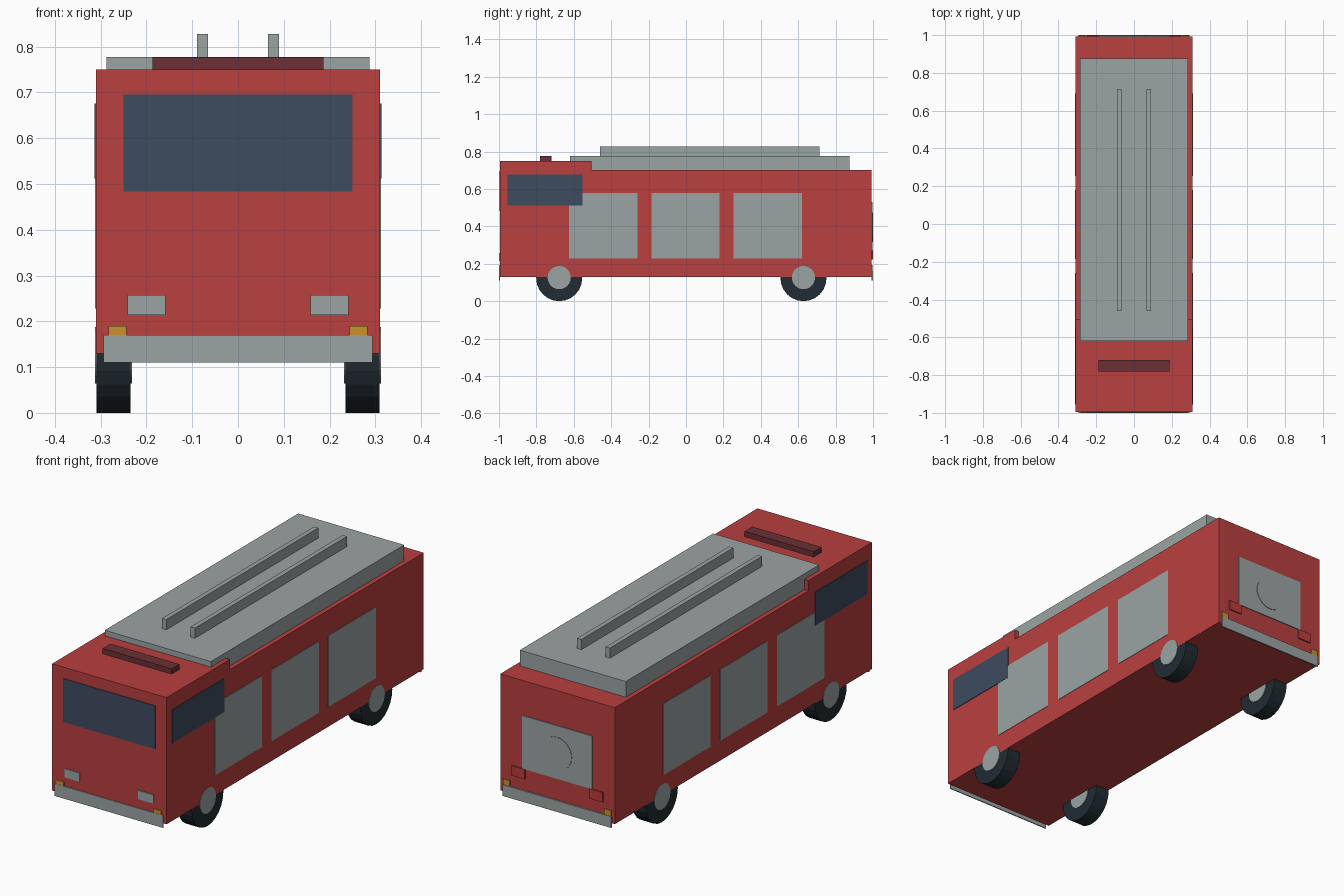
import bpy
from math import pi

if "Cube" in bpy.data.objects:
    bpy.data.objects.remove(bpy.data.objects["Cube"], do_unlink=True)


def material(name, r, g, b):
    m = bpy.data.materials.new(name)
    m.use_nodes = True
    m.diffuse_color = (r, g, b, 1)
    bsdf = next(n for n in m.node_tree.nodes if n.type == "BSDF_PRINCIPLED")
    bsdf.inputs["Base Color"].default_value = (r, g, b, 1)
    return m


red = material("body red", 0.49, 0.05, 0.05)
grey = material("silver grey", 0.33, 0.37, 0.37)
glass = material("window blue", 0.047, 0.07, 0.112)
rubber = material("tyre black", 0.015, 0.025, 0.033)
amber = material("indicator amber", 0.58, 0.29, 0.028)
dark_red = material("beacon dark red", 0.147, 0.03, 0.035)
lamp_red = material("tail lamp red", 0.5, 0.045, 0.045)


def box(name, mat, x, y, z):
    """Box from (low, high) ranges on each axis."""
    ranges = (x, y, z)
    bpy.ops.mesh.primitive_cube_add(size=1, location=[(a + b) / 2 for a, b in ranges])
    ob = bpy.context.object
    ob.scale = [abs(b - a) for a, b in ranges]
    bpy.ops.object.transform_apply(location=False, rotation=False, scale=True)
    ob.name = name
    ob.data.materials.append(mat)
    return ob


def cylinder(name, mat, centre, radius, depth, axis, sides=24):
    rot = (0, pi / 2, 0) if axis == "x" else (pi / 2, 0, 0)
    bpy.ops.mesh.primitive_cylinder_add(vertices=sides, radius=radius, depth=depth,
                                        location=centre, rotation=rot)
    ob = bpy.context.object
    ob.name = name
    ob.data.materials.append(mat)
    return ob


HALF, FRONT, BACK = 0.31, -0.995, 0.993

# Body and raised cab
box("body", red, (-HALF, HALF), (-0.505, BACK), (0.13, 0.70))
box("cab", red, (-HALF, HALF), (FRONT, -0.505), (0.13, 0.75))

# Roof deck, ladder rails and beacon
box("roof_deck", grey, (-0.287, 0.287), (-0.62, 0.875), (0.69, 0.777))
box("beacon_bar", dark_red, (-0.187, 0.187), (-0.78, -0.72), (0.74, 0.776))

# Front and back panels
box("windscreen", glass, (-0.25, 0.25), (FRONT - 0.003, FRONT), (0.483, 0.695))
box("rear_panel", grey, (-0.19, 0.19), (BACK, BACK + 0.004), (0.27, 0.53))
cylinder("rear_disc", grey, (0, BACK + 0.004, 0.395), 0.08, 0.005, "y", 32)
box("front_bumper", grey, (-0.294, 0.294), (-1, FRONT), (0.11, 0.17))
box("rear_bumper", grey, (-0.294, 0.294), (BACK, 1), (0.11, 0.165))

for side, s in (("left", 1), ("right", -1)):
    box(side + "_ladder_rail", grey, (s * 0.066, s * 0.089), (-0.46, 0.715), (0.77, 0.827))

    # Lamps
    box(side + "_headlamp", grey, (s * 0.158, s * 0.241), (FRONT - 0.004, FRONT), (0.214, 0.257))
    box(side + "_tail_lamp", lamp_red, (s * 0.175, s * 0.248), (BACK, BACK + 0.006), (0.222, 0.27))
    box(side + "_front_indicator", amber, (s * 0.244, s * 0.283), (FRONT - 0.004, FRONT), (0.165, 0.19))
    box(side + "_rear_indicator", amber, (s * 0.256, s * 0.292), (BACK, BACK + 0.005), (0.16, 0.193))

    # Side window and locker shutters
    box(side + "_cab_window", glass, (s * HALF, s * (HALF + 0.003)), (-0.955, -0.553), (0.512, 0.676))
    for i in range(3):
        y = -0.625 + i * 0.44
        box(f"{side}_shutter_{i + 1}", grey, (s * HALF, s * (HALF + 0.002)), (y, y + 0.365), (0.228, 0.577))

    # Wheels, with hubs showing on both faces
    for end, y in (("front", -0.678), ("rear", 0.628)):
        cylinder(f"{end}_{side}_tyre", rubber, (s * 0.272, y, 0.123), 0.123, 0.075, "x")
        cylinder(f"{end}_{side}_hub", grey, (s * 0.272, y, 0.126), 0.062, 0.08, "x")
